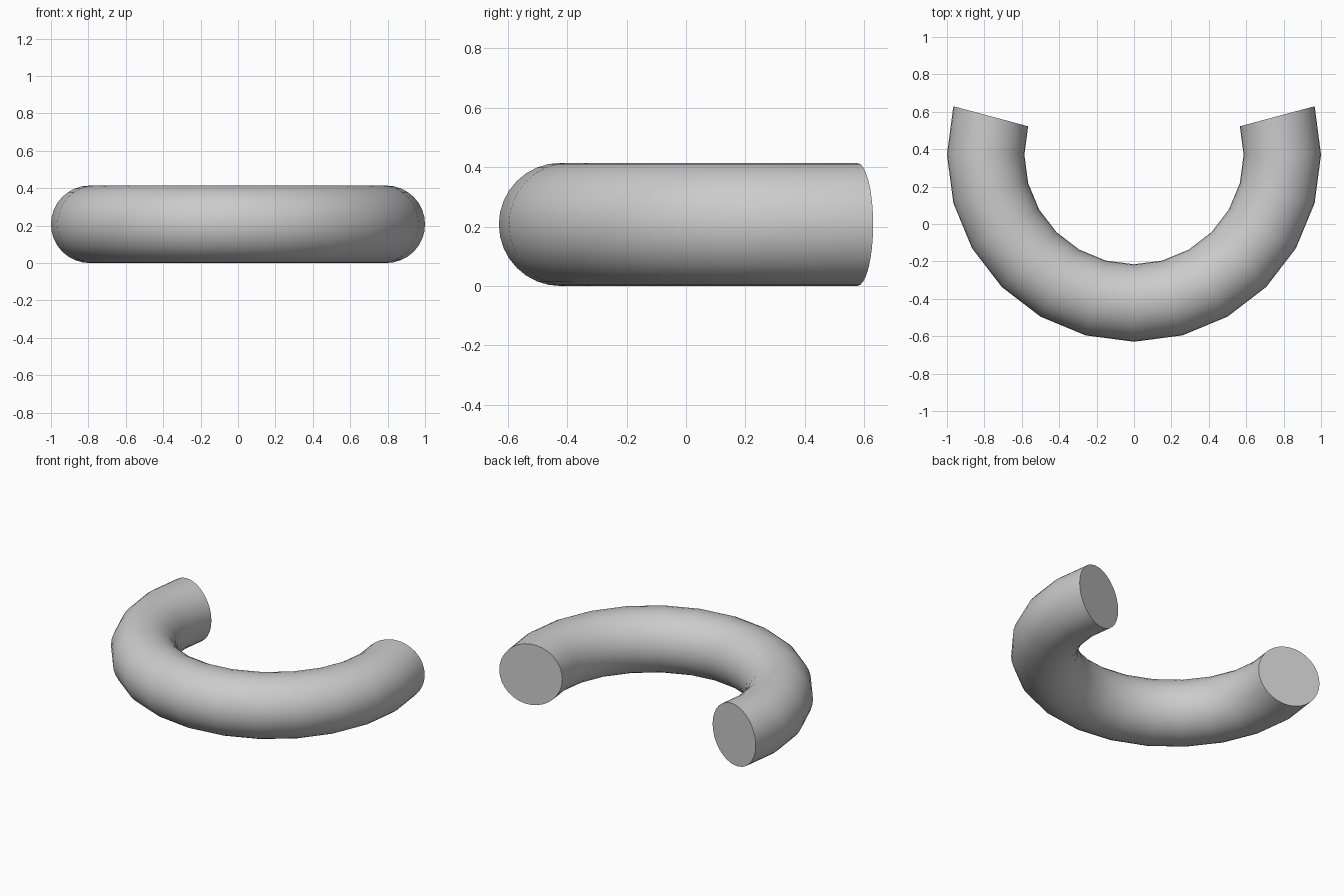
import bpy, bmesh
from math import sin, cos, pi, radians

if "Cube" in bpy.data.objects:
    bpy.data.objects.remove(bpy.data.objects["Cube"])

MAJOR, MINOR = 0.793, 0.207      # ring radius and tube radius
SIDES, STEPS = 32, 14            # tube sides, 15 degree bends
CY = 0.3706                      # ring centre in y

bm = bmesh.new()

# Tube rings swept through 210 degrees, open towards +y
rings = []
for i in range(STEPS + 1):
    a = radians(-195 + 15 * i)
    ring = []
    for j in range(SIDES):
        t = 2 * pi * j / SIDES
        r = MAJOR + MINOR * cos(t)
        ring.append(bm.verts.new((r * cos(a), CY + r * sin(a), MINOR + MINOR * sin(t))))
    rings.append(ring)

# Tube wall
for r0, r1 in zip(rings, rings[1:]):
    for j in range(SIDES):
        k = (j + 1) % SIDES
        bm.faces.new((r0[j], r1[j], r1[k], r0[k]))

# Flat end caps
bm.faces.new(rings[0])
bm.faces.new(rings[-1])
bmesh.ops.recalc_face_normals(bm, faces=bm.faces)

mesh = bpy.data.meshes.new("curved_tube")
bm.to_mesh(mesh)
bm.free()
tube = bpy.data.objects.new("curved_tube", mesh)
bpy.context.collection.objects.link(tube)

# Smooth wall, crisp cap edges
bpy.context.view_layer.objects.active = tube
tube.select_set(True)
bpy.ops.object.shade_smooth_by_angle(angle=radians(40))
